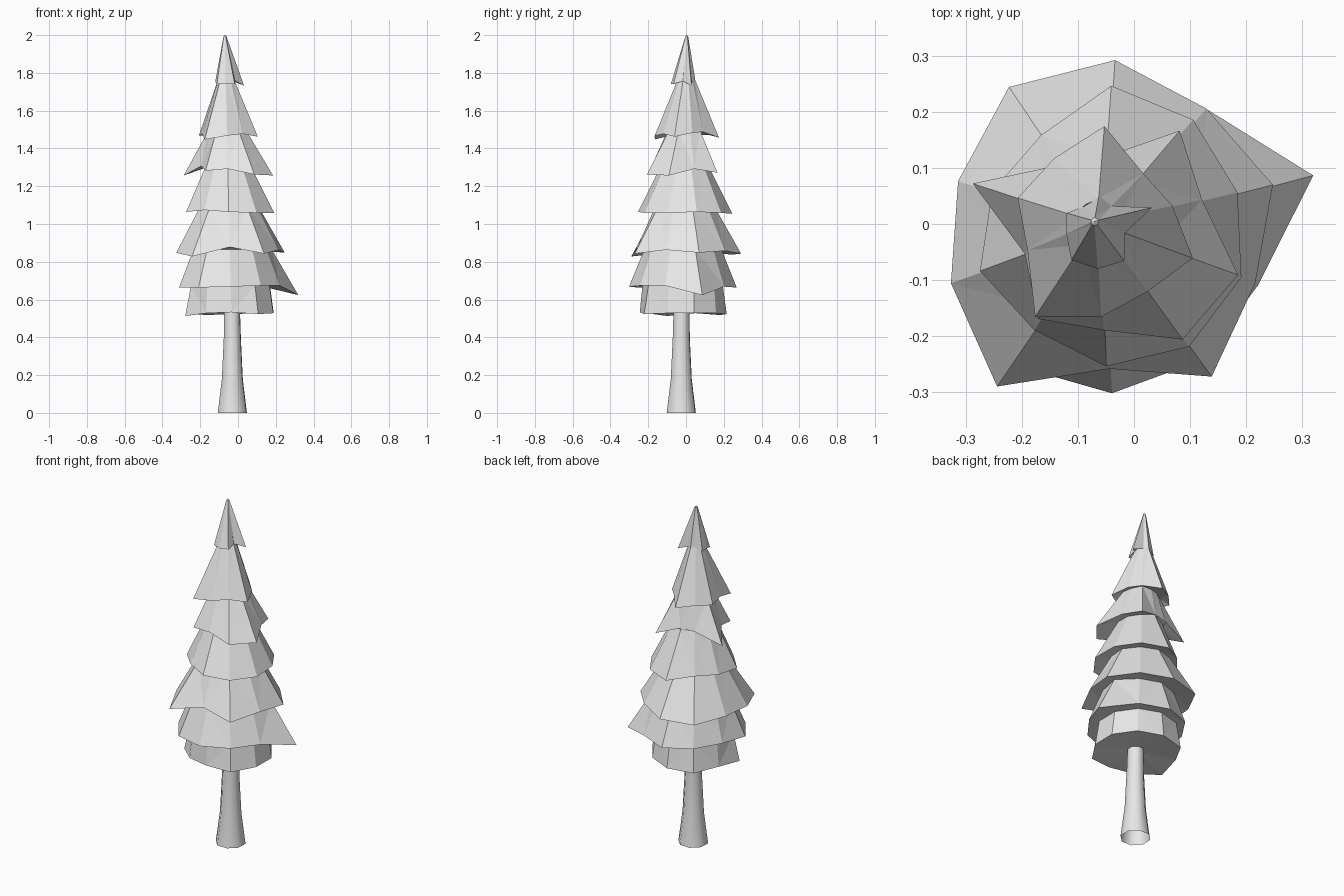
import bpy
import bmesh
from math import cos, sin, radians
from mathutils import Vector

default = bpy.data.objects.get("Cube")
if default:
    bpy.data.objects.remove(default, do_unlink=True)

SIDES = 10
STEP = 360 / SIDES
DROOP = 0.5      # long branch tips hang lower

grey = bpy.data.materials.new("light_grey")
grey.use_nodes = True
colour = (0.8, 0.8, 0.8, 1)
grey.diffuse_color = colour
grey.node_tree.nodes["Principled BSDF"].inputs["Base Color"].default_value = colour


def axis(z):
    """Centre line of the tree, leaning slightly toward the tip."""
    t = max(0, (z - 0.5) / 1.5)
    return Vector((-0.03 - 0.04 * t, -0.025 + 0.03 * t, z))


def add_ring(bm, z, radii, turn, droop=0.0):
    """Ring of vertices around the centre line, one radius per side."""
    mean = sum(radii) / len(radii)
    ring = []
    for i, r in enumerate(radii):
        a = radians(turn + i * 360 / len(radii))
        offset = Vector((r * cos(a), r * sin(a), droop * (mean - r)))
        ring.append(bm.verts.new(axis(z) + offset))
    return ring


def bridge(bm, lower, upper):
    n = len(lower)
    for i in range(n):
        j = (i + 1) % n
        bm.faces.new((lower[i], lower[j], upper[j], upper[i]))


def finish(name, bm):
    bmesh.ops.recalc_face_normals(bm, faces=bm.faces)
    mesh = bpy.data.meshes.new(name)
    bm.to_mesh(mesh)
    bm.free()
    mesh.materials.append(grey)
    obj = bpy.data.objects.new(name, mesh)
    bpy.context.collection.objects.link(obj)
    return obj


# Trunk: flared foot, slim shaft
bm = bmesh.new()
profile = [(0, 0.082), (0.18, 0.059), (0.4, 0.048), (0.6, 0.044)]
rings = [add_ring(bm, z, [r] * 8, 20) for z, r in profile]
for low, high in zip(rings, rings[1:]):
    bridge(bm, low, high)
trunk = finish("trunk", bm)
bpy.context.view_layer.objects.active = trunk
trunk.select_set(True)
bpy.ops.object.shade_smooth_by_angle(angle=radians(50))
trunk.select_set(False)

# Foliage tiers: rim height, waist height, waist radius, rim radii in centimetres
tiers = [
    (0.525, 0.675, 0.215, (23, 23, 24, 25, 23, 26, 23, 22, 24, 23)),
    (0.665, 0.865, 0.205, (37, 28, 29, 27, 26, 29, 29, 28, 27, 27)),
    (0.85, 1.085, 0.165, (30, 28, 31, 32, 29, 30, 34, 24, 31, 27)),
    (1.065, 1.305, 0.125, (24, 25, 26, 21, 22, 24, 22, 24, 25, 25)),
    (1.285, 1.495, 0.095, (18, 22, 13, 14, 25, 15, 20, 18, 24, 25)),
    (1.47, 1.77, 0.042, (13, 12, 18, 15, 16, 14, 20, 16, 14, 17)),
    (1.75, 1.995, 0.007, (10, 4, 5, 4, 6, 6, 8, 8, 8, 5)),
]
bm = bmesh.new()
waist = add_ring(bm, 0.54, [0.04] * SIDES, 17)
for rim_z, waist_z, waist_r, spread in tiers:
    radii = [r / 100 for r in spread]
    mean = sum(radii) / SIDES
    rim = add_ring(bm, rim_z, radii, 17, DROOP)
    bridge(bm, waist, rim)
    waist = add_ring(bm, waist_z, [waist_r * (0.6 + 0.4 * r / mean) for r in radii], 17)
    bridge(bm, rim, waist)
tip = bm.verts.new(axis(2.0))
for i in range(SIDES):
    bm.faces.new((waist[i], waist[(i + 1) % SIDES], tip))
bmesh.ops.triangulate(bm, faces=bm.faces)
finish("foliage", bm)

# Small twig poking through the foliage
bm = bmesh.new()
bmesh.ops.create_cone(bm, cap_ends=True, segments=4, radius1=0.025, radius2=0.003, depth=0.1)
twig = finish("twig", bm)
twig.location = (0.08, -0.18, 0.92)
twig.rotation_euler = (radians(35), radians(25), 0)
